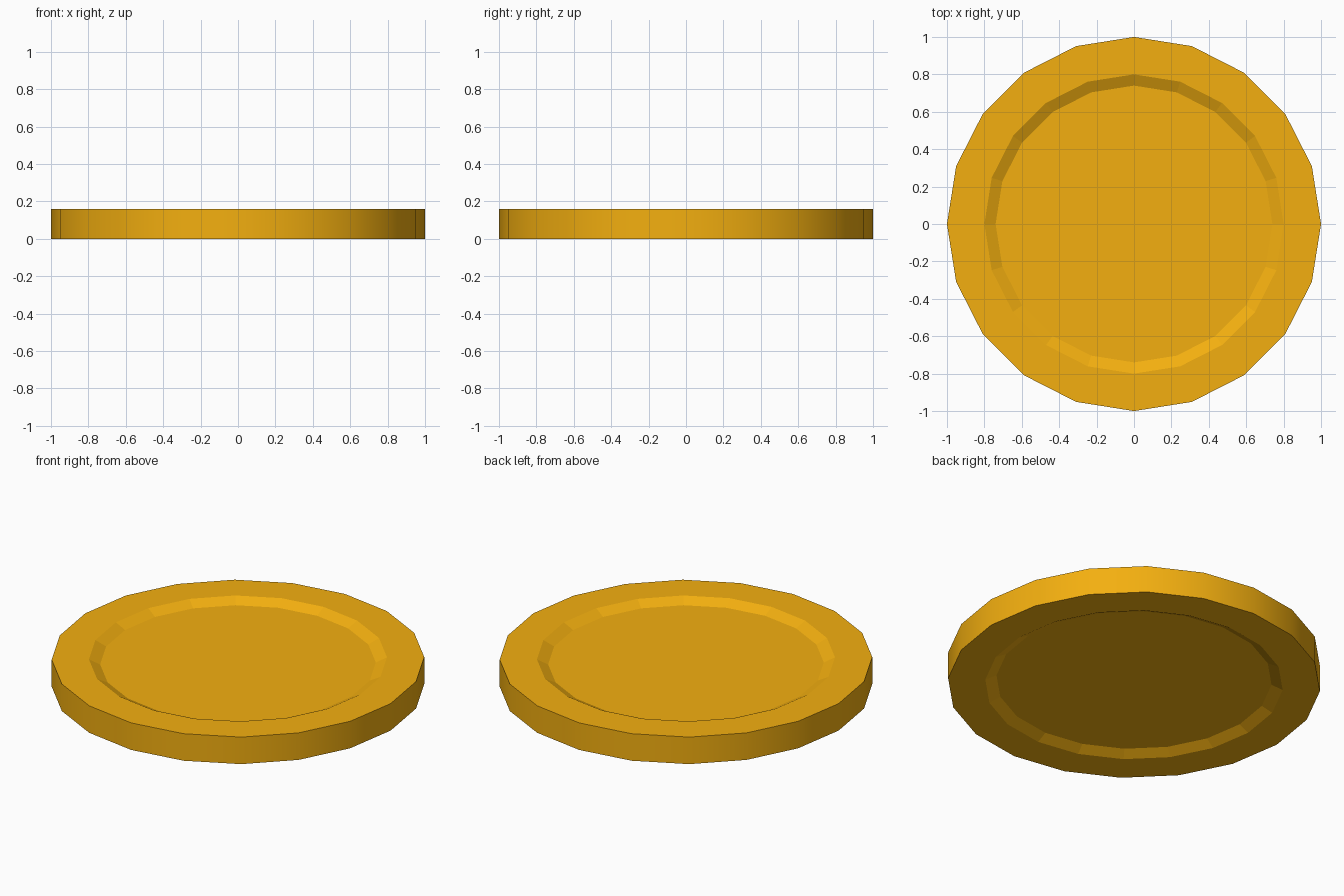
import bpy, bmesh, math

if "Cube" in bpy.data.objects:
    bpy.data.objects.remove(bpy.data.objects["Cube"])

SIDES = 20
HEIGHT = 0.16
DEPTH = 0.03

# Closed radial profile: (radius, height), centre bottom to centre top
profile = [(0.74, DEPTH), (0.80, 0), (1.0, 0),
           (1.0, HEIGHT), (0.80, HEIGHT), (0.74, HEIGHT - DEPTH)]

bm = bmesh.new()
rings = []
for r, z in profile:
    rings.append([bm.verts.new((r * math.cos(2 * math.pi * i / SIDES),
                                r * math.sin(2 * math.pi * i / SIDES), z))
                  for i in range(SIDES)])

# Rim, bevels and outer wall; only the outer wall is smooth
for k in range(len(rings) - 1):
    a, b = rings[k], rings[k + 1]
    for i in range(SIDES):
        j = (i + 1) % SIDES
        face = bm.faces.new((a[i], a[j], b[j], b[i]))
        face.smooth = (k == 2)

# Recessed discs on both faces
bm.faces.new(rings[0][::-1])
bm.faces.new(rings[-1])
bmesh.ops.recalc_face_normals(bm, faces=bm.faces[:])

mesh = bpy.data.meshes.new("coin")
bm.to_mesh(mesh)
bm.free()
coin = bpy.data.objects.new("coin", mesh)
bpy.context.collection.objects.link(coin)

# Gold colour
gold = bpy.data.materials.new("gold")
gold.diffuse_color = (0.90, 0.43, 0.005, 1)
gold.use_nodes = True
gold.node_tree.nodes["Principled BSDF"].inputs["Base Color"].default_value = gold.diffuse_color
mesh.materials.append(gold)
